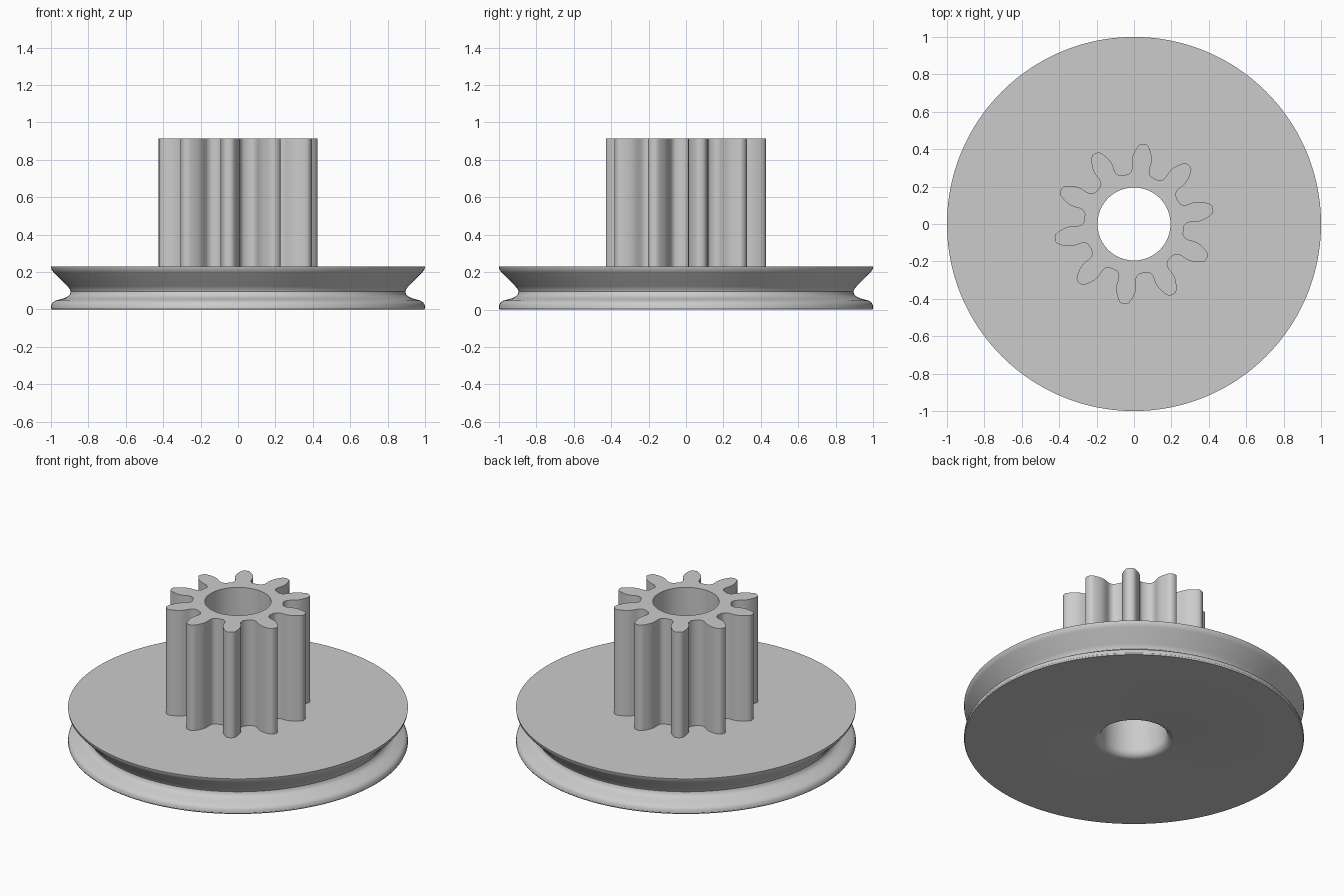
import bpy, bmesh, math
from math import sin, cos, radians, pi

if "Cube" in bpy.data.objects:
    bpy.data.objects.remove(bpy.data.objects["Cube"])

SEGMENTS = 160
BORE = 0.195
DISC_TOP = 0.23
GEAR_TOP = 0.915
TEETH = 10

grey = bpy.data.materials.new("plain_grey")
grey.use_nodes = True
grey.diffuse_color = (0.6, 0.6, 0.6, 1)
grey.node_tree.nodes["Principled BSDF"].inputs["Base Color"].default_value = (0.6, 0.6, 0.6, 1)


def finish(bm, name):
    bmesh.ops.recalc_face_normals(bm, faces=bm.faces)
    mesh = bpy.data.meshes.new(name)
    bm.to_mesh(mesh)
    bm.free()
    mesh.materials.append(grey)
    obj = bpy.data.objects.new(name, mesh)
    bpy.context.collection.objects.link(obj)
    bpy.ops.object.select_all(action="DESELECT")
    obj.select_set(True)
    bpy.context.view_layer.objects.active = obj
    bpy.ops.object.shade_smooth_by_angle(angle=radians(32))
    return obj


def ring(bm, points, z):
    return [bm.verts.new((x, y, z)) for x, y in points]


def circle(r):
    return [(r * cos(2 * pi * i / SEGMENTS), r * sin(2 * pi * i / SEGMENTS))
            for i in range(SEGMENTS)]


def bridge(bm, a, b):
    n = len(a)
    for i in range(n):
        j = (i + 1) % n
        bm.faces.new((a[i], a[j], b[j], b[i]))


# Grooved pulley disc: rounded bore mouth below, V groove around the rim
FILLET = 0.045
mouth = [(BORE + FILLET * (1 - cos(t)), FILLET * (1 - sin(t)))
         for t in (radians(15 * k) for k in range(7))]
rim = [(0.996, 0), (1.0, 0.008), (0.998, 0.025), (0.99, 0.038), (0.975, 0.048),
       (0.93, 0.06), (0.91, 0.07), (0.898, 0.083), (0.895, 0.097), (0.9, 0.11),
       (0.912, 0.124), (0.985, 0.198), (0.997, 0.213), (1.0, DISC_TOP)]
profile = [(BORE, DISC_TOP)] + mouth + rim
bm = bmesh.new()
rings = [ring(bm, circle(r), z) for r, z in profile]
for a, b in zip(rings, rings[1:] + rings[:1]):
    bridge(bm, a, b)
finish(bm, "pulley_disc")

# Pinion outline: (half width, radius) down one flank, mirrored and repeated
flank = [(0.014, 0.429), (0.025, 0.423), (0.034, 0.408), (0.043, 0.388),
         (0.05, 0.366), (0.053, 0.345), (0.051, 0.322), (0.047, 0.3),
         (0.047, 0.285), (0.052, 0.272), (0.06, 0.262)]
tooth = [(-w, r) for w, r in reversed(flank)] + [(0, 0.431)] + flank
outline = []
for k in range(TEETH):
    a = radians(83) - 2 * pi * k / TEETH
    outline += [(r * cos(a) + w * sin(a), r * sin(a) - w * cos(a)) for w, r in tooth]
    a -= pi / TEETH
    outline.append((0.266 * cos(a), 0.266 * sin(a)))

bm = bmesh.new()
tops = []
for points in (outline, circle(BORE)):
    low, high = ring(bm, points, DISC_TOP), ring(bm, points, GEAR_TOP)
    bridge(bm, low, high)
    tops.append(high)
cap_edges = [bm.edges.get((loop[i - 1], loop[i])) for loop in tops for i in range(len(loop))]
bmesh.ops.triangle_fill(bm, use_beauty=True, use_dissolve=False, edges=cap_edges, normal=(0, 0, 1))
finish(bm, "pinion_gear")
